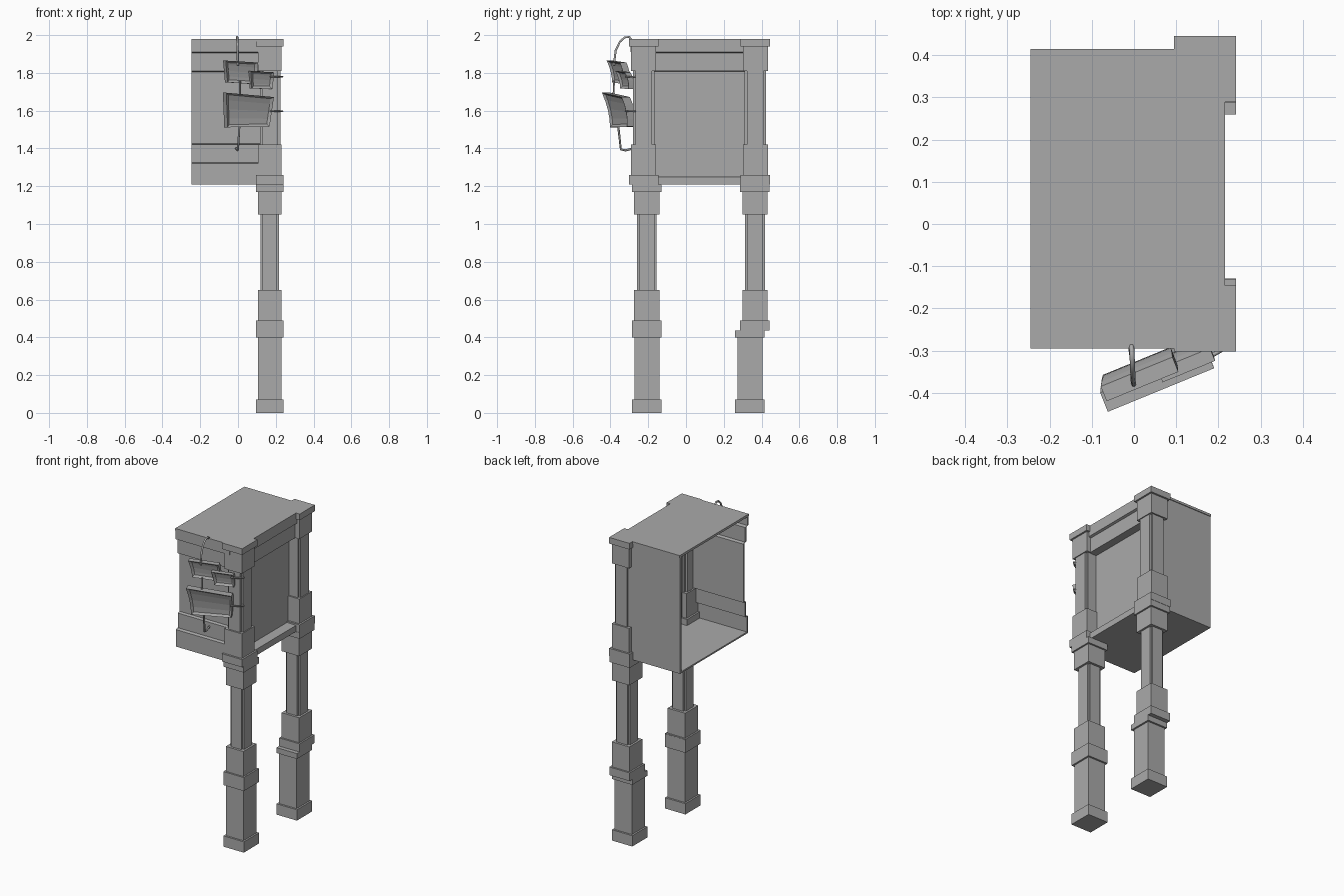
import bpy, bmesh
from mathutils import Vector

if "Cube" in bpy.data.objects:
    bpy.data.objects.remove(bpy.data.objects["Cube"])

grey = bpy.data.materials.new("stone grey")
grey.diffuse_color = (0.4, 0.4, 0.4, 1)
grey.use_nodes = True
grey.node_tree.nodes["Principled BSDF"].inputs["Base Color"].default_value = grey.diffuse_color


def finish(bm, name):
    bmesh.ops.recalc_face_normals(bm, faces=bm.faces)
    me = bpy.data.meshes.new(name)
    bm.to_mesh(me)
    bm.free()
    ob = bpy.data.objects.new(name, me)
    me.materials.append(grey)
    bpy.context.collection.objects.link(ob)
    return ob


def prism(bm, pts, offset):
    f = bm.faces.new([bm.verts.new(p) for p in pts])
    r = bmesh.ops.extrude_face_region(bm, geom=[f], use_keep_orig=True)
    bmesh.ops.translate(bm, vec=offset,
                        verts=[v for v in r["geom"] if isinstance(v, bmesh.types.BMVert)])


def block(bm, x0, x1, y0, y1, z0, z1):
    prism(bm, [(x0, y0, z0), (x1, y0, z0), (x1, y1, z0), (x0, y1, z0)], (0, 0, z1 - z0))


def shaft(bm, x0, x1, y0, y1, z0, z1, n=0.012):
    # square shaft with a notch down each corner
    pts = [(x0 + n, y0), (x1 - n, y0), (x1 - n, y0 + n), (x1, y0 + n),
           (x1, y1 - n), (x1 - n, y1 - n), (x1 - n, y1), (x0 + n, y1),
           (x0 + n, y1 - n), (x0, y1 - n), (x0, y0 + n), (x0 + n, y0 + n)]
    prism(bm, [(x, y, z0) for x, y in pts], (0, 0, z1 - z0))


def pillar(name, low, mid, top, joints):
    # stacked blocks: low, mid and top are the y centres of the three lengths
    j0, j1 = joints
    bm = bmesh.new()
    for c, h, z0, z1 in [(low, .078, 0, .07), (low, .066, .07, j0), (low, .078, j0, j1),
                         (mid, .078, j1, .488), (mid, .067, .488, .65),
                         (mid, .067, 1.05, 1.17), (mid, .078, 1.17, 1.21),
                         (top, .078, 1.21, 1.26), (top, .066, 1.26, 1.42),
                         (top, .066, 1.81, 1.94), (top, .078, 1.94, 1.98)]:
        block(bm, .168 - h * .94, .168 + h * .94, c - h, c + h, z0, z1)
    shaft(bm, .118, .218, mid - .052, mid + .052, .65, 1.05)
    shaft(bm, .116, .224, top - .056, top + .056, 1.42, 1.81)
    return finish(bm, name)


pillar("front_pillar", -.207, -.208, -.224, (.4, .484))
pillar("back_pillar", .338, .365, .367, (.4, .435))

# Cabinet: roof, floor and back wall, open on the left end
L = -.245
for name, dims in {"roof": (L, .215, -.295, .415, 1.965, 1.98),
                   "floor": (L, .215, -.285, .41, 1.21, 1.22),
                   "back_wall": (L, .18, .395, .41, 1.21, 1.97)}.items():
    bm = bmesh.new()
    block(bm, *dims)
    finish(bm, name)


def stepped_wall(name, steps, place, run, t=.012):
    # thin wall with a stepped moulding profile, extruded sideways
    out = [(d, z) for d, z in steps]
    inner = [(d - t, z) for d, z in steps]
    bm = bmesh.new()
    prism(bm, [place(d, z) for d, z in out + inner[::-1]], run)
    finish(bm, name)


stepped_wall("front_wall",
             [(.293, 1.975), (.293, 1.91), (.27, 1.905), (.27, 1.81), (.25, 1.805), (.25, 1.425),
              (.268, 1.42), (.268, 1.325), (.288, 1.32), (.288, 1.21)],
             lambda d, z: (L, -d, z), (.39, 0, 0))
stepped_wall("right_wall",
             [(.215, 1.975), (.215, 1.91), (.2, 1.905), (.2, 1.81), (.15, 1.808), (.15, 1.252),
              (.215, 1.25), (.215, 1.21)],
             lambda d, z: (d, -.2, z), (0, .56, 0))


def plaque(name, corners, y0, lean, depth):
    # leaning board with a curved, inset front; corners are top-left, top-right, bottom-right, bottom-left
    tl, tr, br, bl = [Vector(c) for c in corners]
    bm = bmesh.new()
    rows, n = [], 4
    for i in range(n + 1):
        t = i / n
        row = []
        for a, b in ((tl, bl), (tr, br)):
            p = a.lerp(b, t)
            row.append(bm.verts.new((p.x, y0 + .41 * (p.x - tl.x) + lean * (1 - (1 - t) ** 2), p.y)))
        rows.append(row)
    front = [bm.faces.new((a[0], b[0], b[1], a[1])) for a, b in zip(rows, rows[1:])]
    r = bmesh.ops.extrude_face_region(bm, geom=front, use_keep_orig=True)
    bmesh.ops.translate(bm, vec=(-depth * .4, depth, 0),
                        verts=[v for v in r["geom"] if isinstance(v, bmesh.types.BMVert)])
    bmesh.ops.recalc_face_normals(bm, faces=bm.faces)
    bmesh.ops.inset_region(bm, faces=front, thickness=.014, depth=-.01, use_even_offset=True)
    finish(bm, name)


plaque("large_plaque", [(-.062, 1.695), (.19, 1.672), (.167, 1.515), (-.055, 1.512)], -.445, .04, .045)
plaque("medium_plaque", [(-.065, 1.865), (.105, 1.855), (.1, 1.74), (-.055, 1.75)], -.42, .025, .035)
plaque("small_plaque", [(.068, 1.81), (.192, 1.803), (.182, 1.715), (.073, 1.717)], -.375, .025, .03)


def rod(name, pts, r=.006):
    cu = bpy.data.curves.new(name, "CURVE")
    cu.dimensions = "3D"
    cu.bevel_depth, cu.bevel_resolution, cu.use_fill_caps = r, 1, True
    sp = cu.splines.new("POLY")
    sp.points.add(len(pts) - 1)
    for p, co in zip(sp.points, pts):
        p.co = (*co, 1)
    cu.materials.append(grey)
    bpy.context.collection.objects.link(bpy.data.objects.new(name, cu))


# Hanging wires and side pins
rod("upper_wire", [(-.006, -.288, 1.975), (-.005, -.3, 1.99), (-.004, -.325, 1.988), (-.003, -.35, 1.965),
                   (-.002, -.372, 1.92), (0, -.382, 1.84)])
rod("middle_wire", [(.01, -.38, 1.76), (.01, -.385, 1.67)], .005)
rod("lower_wire", [(.008, -.36, 1.53), (0, -.345, 1.395), (-.004, -.32, 1.39), (-.01, -.28, 1.4)])
for name, z in (("upper_pin", 1.78), ("lower_pin", 1.597)):
    rod(name, [(.17, -.32, z), (.205, -.3, z), (.235, -.275, z), (.21, -.262, z)], .005)
